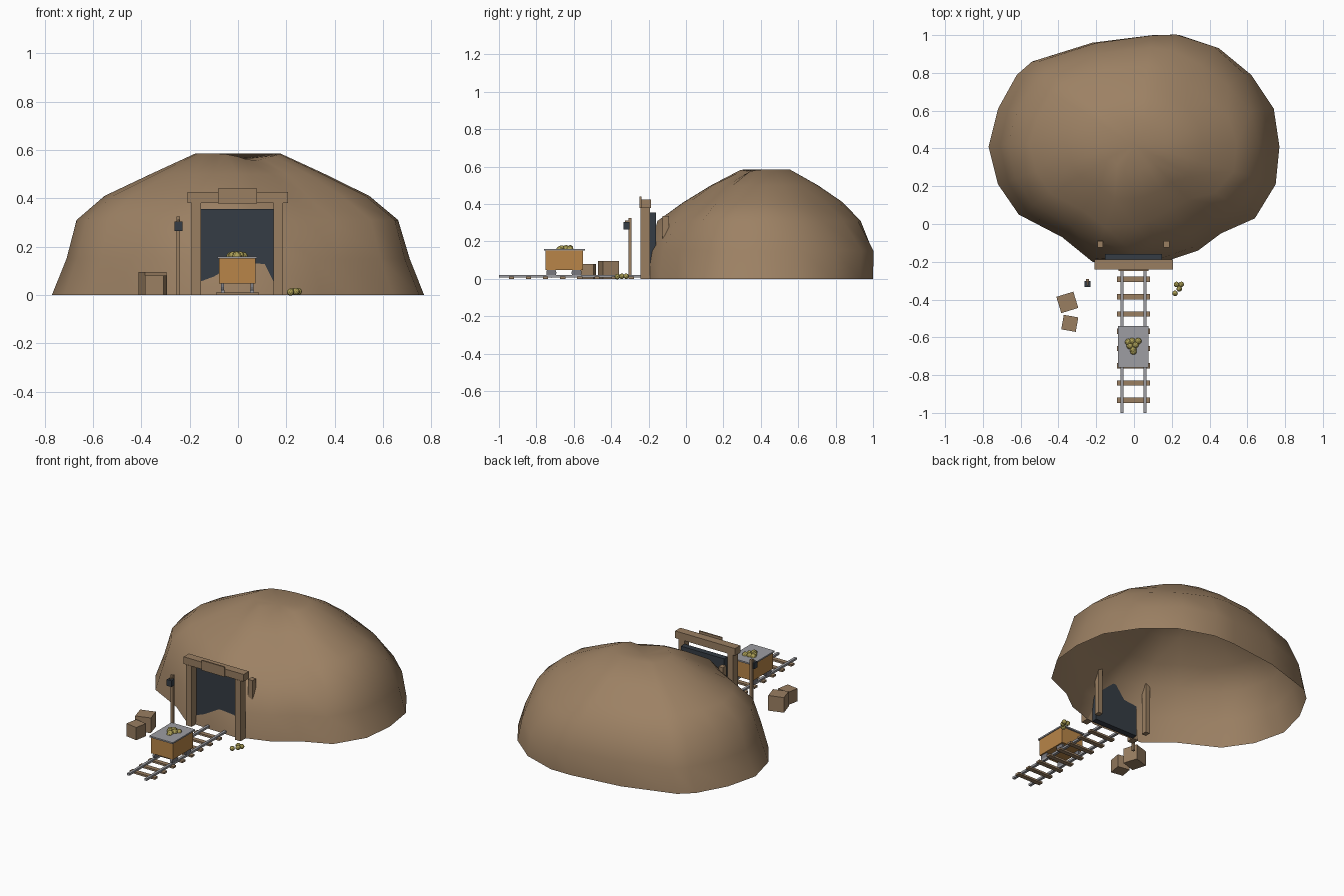
import bpy, bmesh, math, random
from mathutils import Matrix

random.seed(4)
if "Cube" in bpy.data.objects:
    bpy.data.objects.remove(bpy.data.objects["Cube"], do_unlink=True)


def material(name, r, g, b):
    m = bpy.data.materials.new(name)
    m.use_nodes = True
    m.diffuse_color = (r, g, b, 1)
    m.node_tree.nodes["Principled BSDF"].inputs["Base Color"].default_value = (r, g, b, 1)
    return m


EARTH = material("earth brown", 0.335, 0.22, 0.127)
WOOD = material("timber brown", 0.32, 0.21, 0.12)
DARK = material("dark slate", 0.035, 0.045, 0.058)
ORANGE = material("cart orange", 0.48, 0.235, 0.065)
METAL = material("metal grey", 0.34, 0.34, 0.36)
WHEEL = material("wheel grey", 0.19, 0.19, 0.21)
GOLD = material("ore gold", 0.42, 0.355, 0.095)


def finish(name, bm, mat, smooth=False):
    bmesh.ops.recalc_face_normals(bm, faces=bm.faces)
    for f in bm.faces:
        f.smooth = smooth
    me = bpy.data.meshes.new(name)
    bm.to_mesh(me)
    bm.free()
    me.materials.append(mat)
    ob = bpy.data.objects.new(name, me)
    bpy.context.collection.objects.link(ob)
    return ob


def box(name, mat, x, y, z, turn=0):
    """Box from (low, high) ranges, turned about z."""
    bm = bmesh.new()
    bmesh.ops.create_cube(bm, size=1)
    bmesh.ops.scale(bm, verts=bm.verts, vec=(x[1] - x[0], y[1] - y[0], z[1] - z[0]))
    ob = finish(name, bm, mat)
    ob.location = (sum(x) / 2, sum(y) / 2, sum(z) / 2)
    ob.rotation_euler.z = math.radians(turn)
    return ob


def nuggets(name, points, radius):
    bm = bmesh.new()
    for p in points:
        spin = Matrix.Rotation(random.uniform(0, 3), 4, "Z")
        bmesh.ops.create_icosphere(bm, subdivisions=2, radius=radius,
                                   matrix=Matrix.Translation(p) @ spin)
    return finish(name, bm, GOLD)


def bump(angle, centre, width):
    """Bell curve over the angle around the hill, in degrees."""
    d = (angle - centre + 180) % 360 - 180
    return math.exp(-(d / width) ** 2)


# Hollow hill: one ground outline lofted through shrinking rings
outline = [(-.77, .41), (-.72, .61), (-.62, .79), (-.54, .86), (-.22, .96), (.1, 1), (.24, 1),
           (.45, .93), (.62, .79), (.74, .61), (.77, .41), (.75, .21), (.64, .03), (.46, -.05),
           (.34, -.14), (.12, -.214), (0, -.21), (-.22, -.2), (-.38, -.07), (-.61, .05), (-.72, .21)]
rings = [(0, 1, 1), (.15, .92, .98), (.31, .87, .89), (.41, .72, .73), (.5, .47, .48), (.585, .23, .22)]
# Hollows and swells: direction, height, width, amount
dents = [(45, .38, 30, -.17), (45, .12, 30, .03), (-58, .43, 30, -.17), (-135, .22, 30, .02),
         (135, .37, 30, -.05), (135, .2, 25, .015),
         (-76, .29, 10, -.07), (-111, .29, 10, -.06), (-90, .3, 8, .06)]
bm = bmesh.new()
loops = []
for z, sx, sy in rings:
    loop = []
    for x, y in outline:
        a = math.degrees(math.atan2(y - .4, x))
        k = 1
        if z > 0:
            k += sum(amt * bump(a, c, w) * math.exp(-((z - h) / .09) ** 2) for c, h, w, amt in dents)
        sink = .03 * bump(a, -62, 30) if z > .55 else 0
        loop.append(bm.verts.new((x * sx * k, .4 + (y - .4) * sy * k + .04 * z, z - sink)))
    loops.append(loop)
n = len(outline)
for a, b in zip(loops, loops[1:]):
    for k in range(n):
        j = (k + 1) % n
        bm.faces.new((a[k], a[j], b[j], b[k]))
tip = bm.verts.new((0, .42, .56))
for k in range(n):
    bm.faces.new((loops[-1][k], loops[-1][(k + 1) % n], tip))
finish("hill", bm, EARTH, smooth=True)

# Mine entrance
box("entrance_panel", DARK, (-.153, .147), (-.196, -.16), (0, .356))
box("lintel", WOOD, (-.21, .207), (-.24, -.188), (.38, .425))
box("lintel_board", WOOD, (-.082, .078), (-.248, -.239), (.378, .44))
for side, s in (("left", 1), ("right", -1)):
    c = s * .17 - .003
    box(side + "_front_post", WOOD, (c - .02, c + .02), (-.242, -.193), (0, .381))
    c = s * .175 - .003
    box(side + "_rear_post", WOOD, (c - .015, c + .015), (-.125, -.09), (0, .337))

# Track
for i in range(8):
    y = -.293 - i * .0915
    box("sleeper", WOOD, (-.09, .085), (y - .014, y + .014), (0, .012))
for side, x in (("left", .058), ("right", -.063)):
    box(side + "_rail", METAL, (x - .008, x + .008), (-1, -.19), (.008, .021))

# Ore cart
box("cart_body", ORANGE, (-.079, .073), (-.75, -.55), (.048, .152))
box("cart_rim", METAL, (-.085, .078), (-.76, -.54), (.151, .16))
for y in (-.72, -.585):
    for x in (-.064, .058):
        bm = bmesh.new()
        turn = Matrix.Rotation(math.pi / 2, 4, "Y")
        bmesh.ops.create_cone(bm, cap_ends=True, segments=16, radius1=.027, radius2=.027, depth=.014,
                              matrix=Matrix.Translation((x, y, .033)) @ turn)
        finish("cart_wheel", bm, WHEEL)
nuggets("cart_ore", [(-.03, -.625, .16), (-.01, -.62, .163), (.022, -.62, .16), (.008, -.64, .163),
                     (-.022, -.645, .162), (-.005, -.665, .162), (-.003, -.675, .158)], .018)
nuggets("spilled_ore", [(.225, -.32, .014), (.25, -.32, .014), (.24, -.343, .014), (.217, -.367, .012)], .015)

# Lantern on its pole
box("lamp_pole", WOOD, (-.254, -.239), (-.307, -.292), (0, .325))
box("lamp_arm", WOOD, (-.25, -.242), (-.325, -.294), (.305, .313))
box("lantern", DARK, (-.262, -.23), (-.334, -.302), (.265, .304))

# Crates
box("large_crate", WOOD, (-.4, -.306), (-.46, -.37), (0, .095), turn=17)
box("small_crate", WOOD, (-.379, -.301), (-.565, -.487), (0, .08), turn=-10)
